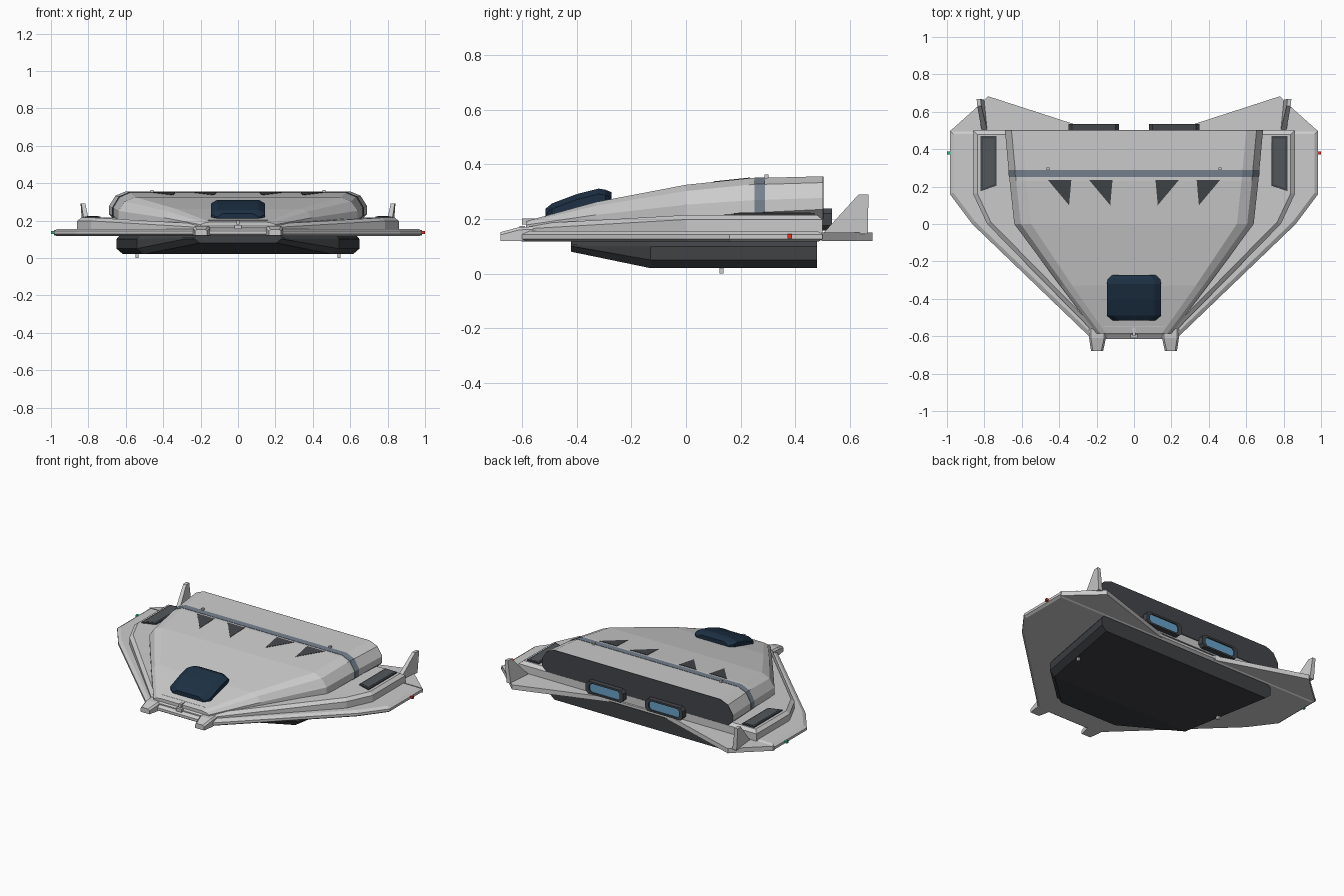
import bpy, bmesh
from mathutils import Vector

if "Cube" in bpy.data.objects:
    bpy.data.objects.remove(bpy.data.objects["Cube"])


def material(name, rgb):
    m = bpy.data.materials.new(name)
    m.diffuse_color = (*rgb, 1)
    m.use_nodes = True
    m.node_tree.nodes["Principled BSDF"].inputs["Base Color"].default_value = m.diffuse_color
    return m


DARK = material("dark_grey", (0.055, 0.06, 0.068))
PANEL = material("panel_grey", (0.085, 0.095, 0.105))
BELLY = material("belly_grey", (0.05, 0.053, 0.058))
GLASS = material("navy_glass", (0.012, 0.03, 0.058))
STRIPE = material("slate_stripe", (0.18, 0.22, 0.27))
GLOW = material("engine_blue", (0.14, 0.36, 0.58))
RED = material("red_lamp", (0.8, 0.03, 0.02))
GREEN = material("green_lamp", (0.02, 0.5, 0.25))


def loft(name, rings, mat=None, mirror=False):
    """Skin a stack of equal-length rings and close both ends."""
    bm = bmesh.new()
    loops = [[bm.verts.new(p) for p in r] for r in rings]
    n = len(loops[0])
    for a, b in zip(loops, loops[1:]):
        for i in range(n):
            j = (i + 1) % n
            bm.faces.new((a[i], a[j], b[j], b[i]))
    bm.faces.new(loops[0])
    bm.faces.new(loops[-1])
    bmesh.ops.recalc_face_normals(bm, faces=bm.faces)
    me = bpy.data.meshes.new(name)
    bm.to_mesh(me)
    bm.free()
    ob = bpy.data.objects.new(name, me)
    bpy.context.collection.objects.link(ob)
    if mat:
        me.materials.append(mat)
    if mirror:
        ob.modifiers.new("mirror", 'MIRROR')
    return ob


def box(name, c, s, mat=None, mirror=False):
    x, y, z = (v / 2 for v in s)
    ring = lambda dz: [(c[0] + i * x, c[1] + j * y, c[2] + dz) for i, j in ((-1, -1), (1, -1), (1, 1), (-1, 1))]
    return loft(name, [ring(-z), ring(z)], mat, mirror)


def sym(half):
    """Mirror a half outline (first coordinate is x) into a closed one."""
    return half + [(-p[0], *p[1:]) for p in reversed(half)]


def inset(pts, d):
    """Mitred inset of a counter-clockwise outline."""
    out = []
    for i, p in enumerate(pts):
        p = Vector(p)
        e0 = (p - Vector(pts[i - 1])).normalized()
        e1 = (Vector(pts[(i + 1) % len(pts)]) - p).normalized()
        n0, n1 = Vector((-e0.y, e0.x)), Vector((-e1.y, e1.x))
        out.append(tuple(p + (n0 + n1) * d / (1 + n0.dot(n1))))
    return out


def flat(pts, z):
    return [(x, y, z(y) if callable(z) else z) for x, y in pts]


# wing plate with bevelled rim
wing = sym([(0.225, -0.615), (0.865, 0.0), (0.985, 0.16), (0.985, 0.5)])
loft("wing_plate", [flat(inset(wing, 0.015), 0.117), flat(wing, 0.127),
                    flat(wing, 0.143), flat(inset(wing, 0.02), 0.156)])

# raised deck on the wing, sloping down to the nose
deck = sym([(0.2, -0.595), (0.785, 0.0), (0.86, 0.16), (0.86, 0.5)])
top = lambda y: 0.215 if y > -0.1 else 0.215 + (y + 0.1) * 0.07
loft("raised_deck", [flat(deck, 0.15), flat(deck, lambda y: top(y) - 0.017), flat(inset(deck, 0.022), top)])

# upper hull stations: y, half widths (top, shoulder, side), heights top to bottom
STATIONS = [
    (-0.585, 0.15, 0.18, 0.20, 0.192, 0.187, 0.178, 0.16, 0.15),
    (-0.33, 0.33, 0.37, 0.395, 0.262, 0.248, 0.215, 0.17, 0.16),
    (0.0, 0.55, 0.605, 0.64, 0.325, 0.302, 0.252, 0.205, 0.19),
    (0.23, 0.575, 0.63, 0.665, 0.349, 0.325, 0.268, 0.222, 0.195),
    (0.5, 0.60, 0.655, 0.69, 0.356, 0.333, 0.277, 0.235, 0.20),
]


def section(y, grow=0.0):
    for a, b in zip(STATIONS, STATIONS[1:]):
        if y <= b[0]:
            break
    t = (y - a[0]) / (b[0] - a[0])
    w0, w1, w2, z0, z1, z2, z3, z4 = (p + (q - p) * t for p, q in zip(a[1:], b[1:]))
    g = grow
    return sym([(w1 + g, y, z4), (w2 + g, y, z3), (w2 + g, y, z2), (w1 + g, y, z1 + g), (w0, y, z0 + g)])


loft("upper_hull", [section(s[0]) for s in STATIONS])
loft("hull_stripe", [section(0.25, 0.002), section(0.29, 0.002)], STRIPE)
loft("hull_rear_panel", [section(0.499), [(x, 0.503, z) for x, y, z in section(0.5)]], DARK)

# dark lower hull
lower = [(-0.42, 0.24, 0.08), (-0.13, 0.54, 0.02), (0.48, 0.65, 0.02)]
loft("lower_hull", [sym([(w - 0.035, y, z), (w, y, z + 0.03), (w, y, 0.1), (w - 0.02, y, 0.125)])
                    for y, w, z in lower], BELLY)

# cockpit canopy
canopy = [(-0.515, 0.115, 0.2, 0.237), (-0.49, 0.145, 0.2, 0.257), (-0.4, 0.145, 0.22, 0.291),
          (-0.32, 0.145, 0.235, 0.311), (-0.295, 0.14, 0.24, 0.307), (-0.273, 0.115, 0.25, 0.298)]
loft("cockpit_canopy", [sym([(w - 0.02, y, b), (w, y, b + 0.015), (w, y, t - 0.02), (w - 0.035, y, t)])
                        for y, w, b, t in canopy], GLASS)

# triangular vents on the hull roof
roof = lambda y: 0.325 + y * 0.1043
for name, x in (("inner_vent", 0.115), ("outer_vent", 0.335)):
    tri = [(x, 0.235), (x + 0.125, 0.235), (x + 0.012, 0.1)]
    loft(name, [flat(tri, lambda y: roof(y) - 0.005), flat(tri, lambda y: roof(y) + 0.002)], DARK, True)

# wing intake panels, with a lighter recess
panel = [(0.735, 0.205), (0.82, 0.175), (0.82, 0.47), (0.735, 0.47)]
loft("intake_frame", [flat(panel, 0.21), flat(panel, 0.222)], DARK, True)
loft("intake_panel", [flat(inset(panel, 0.012), 0.215), flat(inset(panel, 0.012), 0.2235)], PANEL, True)

# swept tail panels and outward leaning fins
tail = [(0.2, 0.495), (0.985, 0.495), (0.84, 0.625), (0.78, 0.683)]
loft("tail_panel", [flat(tail, 0.12), flat(tail, 0.15)], None, True)
fin = [(0.5, 0.145), (0.665, 0.145), (0.668, 0.29), (0.632, 0.29)]
lean = lambda y, z: 0.785 + (y - 0.5) * 0.1 + (z - 0.15) * 0.13
loft("tail_fin", [[(lean(y, z), y, z) for y, z in fin],
                  [(lean(y, z) + 0.03 - (z - 0.15) * 0.06, y, z) for y, z in fin]], None, True)


# engine nozzles
def nozzle_ring(y, w, h, c):
    cx, cz = 0.215, 0.198
    pts = [(w - c, -h), (w, -h + c), (w, h - c), (w - c, h), (-w + c, h), (-w, h - c), (-w, -h + c), (-w + c, -h)]
    return [(cx + a, y, cz + b) for a, b in pts]


loft("engine_frame", [nozzle_ring(0.48, 0.135, 0.04, 0.018), nozzle_ring(0.535, 0.135, 0.04, 0.018),
                      nozzle_ring(0.535, 0.11, 0.029, 0.014), nozzle_ring(0.515, 0.11, 0.029, 0.014)], DARK, True)
loft("engine_glow", [nozzle_ring(0.512, 0.109, 0.028, 0.014), nozzle_ring(0.528, 0.109, 0.028, 0.014)], GLOW, True)

# nose prongs and nose trim
prong = lambda y, a, b, t: [(a, y, 0.12), (b, y, 0.12), (b, y, t - 0.01), (b - 0.01, y, t), (a + 0.01, y, t), (a, y, t - 0.01)]
loft("nose_prong", [prong(-0.678, 0.165, 0.23, 0.152), prong(-0.61, 0.15, 0.24, 0.17),
                    prong(-0.56, 0.15, 0.24, 0.172)], None, True)
box("nose_bar", (0, -0.545, 0.192), (0.32, 0.014, 0.02))
box("nose_ridge", (0, -0.565, 0.19), (0.016, 0.07, 0.022))
box("nose_sensor", (0, -0.6, 0.165), (0.04, 0.02, 0.02))

# sensor pins and wing tip lamps
box("roof_pin", (0.46, 0.295, 0.354), (0.015, 0.015, 0.018), None, True)
box("belly_pin", (0.54, 0.13, 0.012), (0.015, 0.015, 0.024), None, True)
box("right_lamp", (0.99, 0.38, 0.137), (0.02, 0.016, 0.016), RED)
box("left_lamp", (-0.99, 0.38, 0.137), (0.02, 0.016, 0.016), GREEN)
